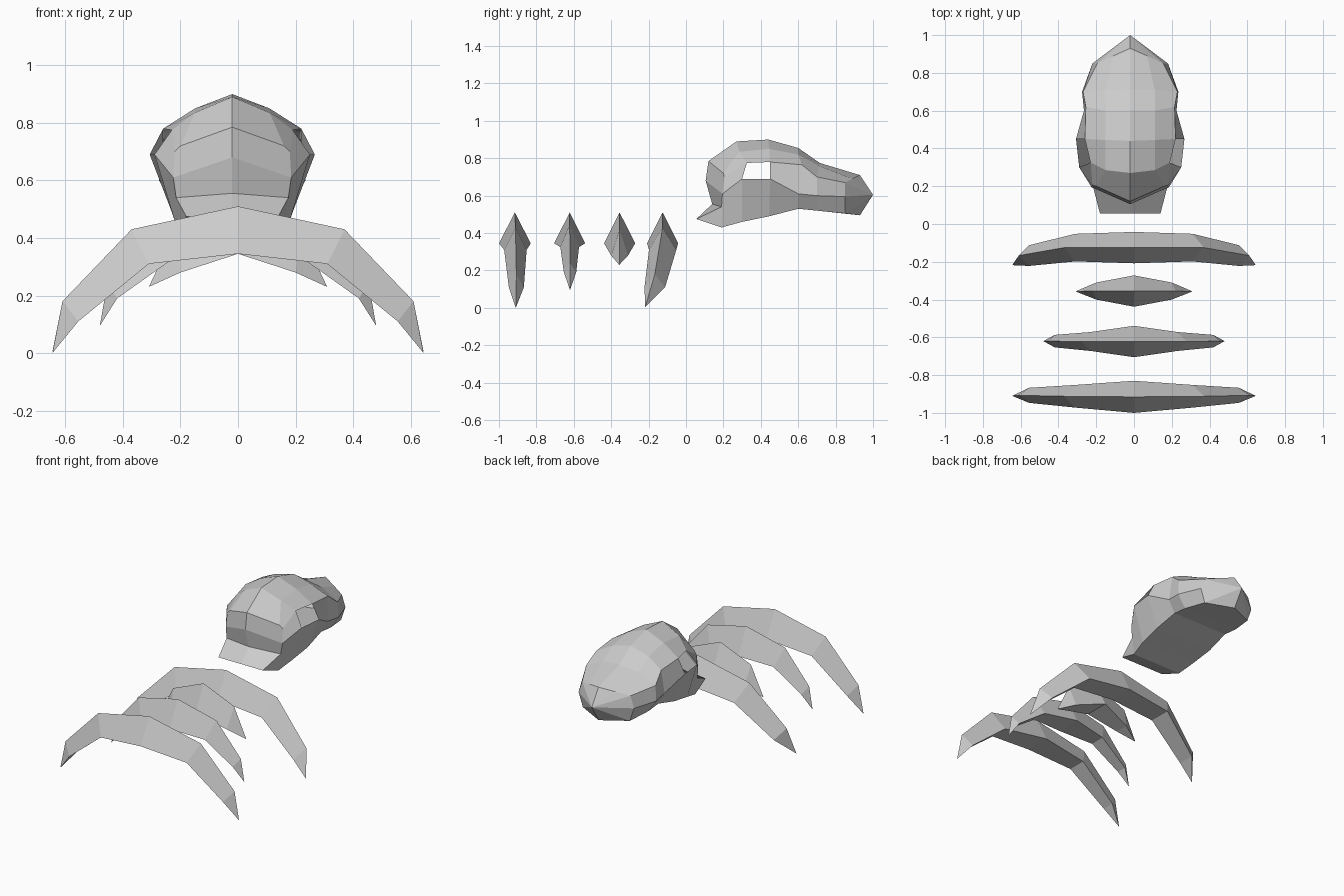
import bpy, bmesh

if "Cube" in bpy.data.objects:
    bpy.data.objects.remove(bpy.data.objects["Cube"])


def mirrored(name, verts, faces, x=0.0):
    """Half mesh (x >= 0) completed by a mirror modifier."""
    bm = bmesh.new()
    vs = [bm.verts.new(v) for v in verts]
    for f in faces:
        bm.faces.new([vs[i] for i in f])
    bmesh.ops.remove_doubles(bm, verts=bm.verts, dist=1e-4)
    bmesh.ops.recalc_face_normals(bm, faces=bm.faces)
    # the outer surface must face away from the interior
    c = sum((v.co for v in bm.verts), bm.verts[:][0].co * 0) / len(bm.verts)
    c.x = 0
    if sum((f.calc_center_median() - c).dot(f.normal) for f in bm.faces) < 0:
        bmesh.ops.reverse_faces(bm, faces=bm.faces)
    me = bpy.data.meshes.new(name)
    bm.to_mesh(me)
    bm.free()
    ob = bpy.data.objects.new(name, me)
    bpy.context.collection.objects.link(ob)
    ob.location.x = x
    mod = ob.modifiers.new("Mirror", 'MIRROR')
    mod.use_clip = True
    return ob


def rib(name, rings, tip):
    """Triangular-section arch; ring = ridge x, z, inner x, z, y mid, half width."""
    verts, faces = [], []
    for rx, rz, ix, iz, y, w in rings:
        verts += [(rx, y, rz), (ix, y - w, iz), (ix, y + w, iz)]
    for r in range(len(rings) - 1):
        for k in range(3):
            a, b = r * 3 + k, r * 3 + (k + 1) % 3
            faces.append((a, b, b + 3, a + 3))
    t, n = len(verts), len(verts) - 3
    verts.append(tip)
    faces += [(n + k, n + (k + 1) % 3, t) for k in range(3)]
    return mirrored(name, verts, faces)


# Four rib arches, front to back
rib("front_rib", [(0, .51, 0, .345, -.915, .085), (.37, .43, .31, .31, -.912, .06),
                  (.61, .18, .555, .11, -.907, .04)], (.645, -.91, 0))
rib("second_rib", [(0, .51, 0, .345, -.622, .083), (.28, .445, .23, .325, -.622, .05),
                   (.455, .24, .42, .19, -.62, .033)], (.48, -.62, .095))
rib("third_rib", [(0, .51, 0, .345, -.355, .083), (.22, .42, .2, .28, -.355, .045)],
    (.31, -.357, .23))
rib("rear_rib", [(0, .51, 0, .345, -.125, .083), (.37, .43, .31, .31, -.125, .073),
                 (.61, .18, .555, .11, -.167, .055)], (.645, -.218, .005))

# Skull: half rings running from the crown down to the middle of the underside
rings = [
    [(0, .12, .785), (.18, .2, .72), (.2, .205, .7), (.205, .195, .61), (.18, .19, .43), (0, .19, .43)],
    [(0, .27, .89), (.13, .285, .835), (.21, .325, .775), (.27, .3, .69), (.2, .3, .46), (0, .3, .46)],
    [(0, .44, .9), (.13, .445, .85), (.24, .45, .78), (.287, .45, .69), (.21, .445, .49), (0, .445, .49)],
    [(0, .6, .855), (.13, .6, .82), (.235, .62, .765), (.245, .6, .61), (.2, .6, .53), (0, .6, .53)],
    [(0, .715, .775), (.13, .71, .76), (.25, .7, .7), (.255, .7, .6), (.2, .7, .52), (0, .715, .52)],
    [(0, .93, .71), (.09, .89, .69), (.175, .85, .67), (.2, .85, .595), (.17, .85, .505), (0, .93, .495)],
]
verts = [p for r in rings for p in r]
faces = []
for r in range(5):
    for k in range(5):
        if (r, k) != (1, 2):  # eye opening
            a = r * 6 + k
            faces.append((a, a + 1, a + 7, a + 6))
# back of the skull closes on a point
faces += [(30 + k, 31 + k, 36) for k in range(5)]
verts.append((0, 1.0, .605))
# face rows and projecting jaw
verts += [(0, .105, .68), (0, .14, .555), (.195, .19, .54), (0, .055, .475), (.16, .055, .475)]
faces += [(0, 1, 2, 3, 37), (37, 3, 39, 38), (38, 39, 41, 40), (40, 41, 4, 5),
          (39, 4, 41), (3, 4, 39)]
mirrored("skull", verts, faces, -.02)
